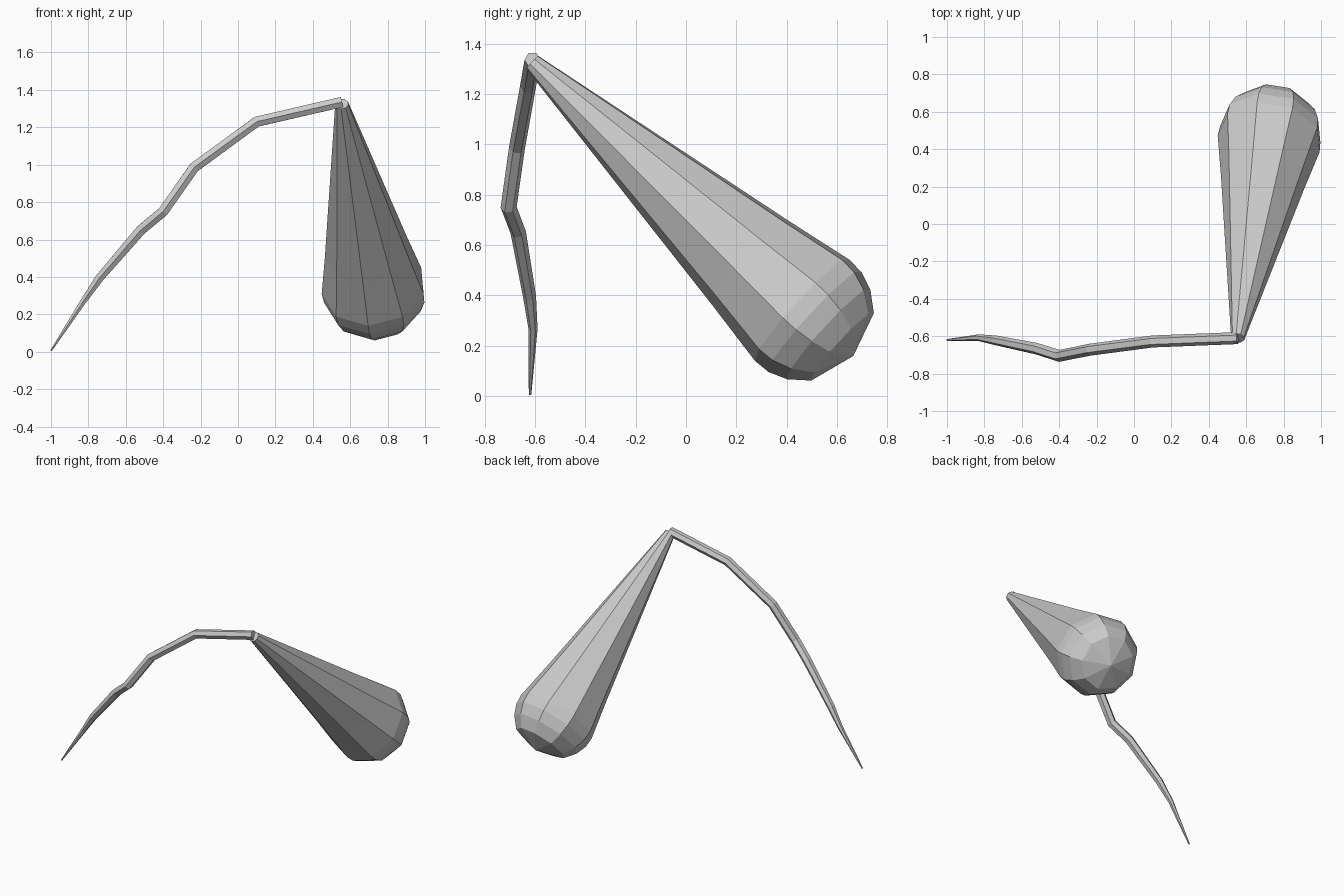
import bpy, bmesh, math
from mathutils import Vector

cube = bpy.data.objects.get("Cube")
if cube:
    bpy.data.objects.remove(cube, do_unlink=True)

grey = bpy.data.materials.new("plain grey")
grey.use_nodes = True
grey.diffuse_color = (0.6, 0.6, 0.6, 1)
grey.node_tree.nodes["Principled BSDF"].inputs["Base Color"].default_value = grey.diffuse_color


def loft(name, centres, radii, sides, ref, start=0.0):
    """Join polygon rings along a path; each ring's first corner leans towards ref."""
    bm = bmesh.new()
    rings = []
    for i, (c, r) in enumerate(zip(centres, radii)):
        before = (c - centres[i - 1]).normalized() if i > 0 else Vector()
        after = (centres[i + 1] - c).normalized() if i + 1 < len(centres) else Vector()
        t = (before + after).normalized()
        u = (ref - t * ref.dot(t)).normalized()
        v = t.cross(u)
        angles = [start + math.tau * k / sides for k in range(sides)]
        rings.append([bm.verts.new(c + r * (u * math.cos(a) + v * math.sin(a))) for a in angles])
    for a, b in zip(rings, rings[1:]):
        for k in range(sides):
            n = (k + 1) % sides
            bm.faces.new((a[k], a[n], b[n], b[k]))
    bm.faces.new(rings[0])
    bm.faces.new(rings[-1])
    bmesh.ops.remove_doubles(bm, verts=bm.verts, dist=0.0005)
    bmesh.ops.recalc_face_normals(bm, faces=bm.faces)
    mesh = bpy.data.meshes.new(name)
    bm.to_mesh(mesh)
    bm.free()
    mesh.materials.append(grey)
    obj = bpy.data.objects.new(name, mesh)
    bpy.context.collection.objects.link(obj)
    return obj


# Bent six-sided stem, tapering to a point at the ground
stem = [
    (-1.0, -0.62, 0.005, 0.005), (-0.83, -0.608, 0.265, 0.018),
    (-0.74, -0.622, 0.395, 0.026), (-0.52, -0.667, 0.65, 0.031),
    (-0.40, -0.705, 0.75, 0.032), (-0.235, -0.672, 0.985, 0.032),
    (0.10, -0.628, 1.23, 0.032), (0.555, -0.61, 1.335, 0.032),
]
loft("stem", [Vector(p[:3]) for p in stem], [p[3] for p in stem], 6, Vector((0, 1, 0)))

# Nine-sided drooping bulb: (distance along axis, radius)
tip, widest = Vector((0.555, -0.61, 1.325)), Vector((0.725, 0.46, 0.346))
axis = (widest - tip).normalized()
profile = [(0, 0.036), (1.18, 0.23), (1.46, 0.28), (1.53, 0.276),
           (1.605, 0.247), (1.68, 0.186), (1.74, 0.0001)]
loft("bulb", [tip + axis * d for d, r in profile], [r for d, r in profile],
     9, Vector((0, 0, 1)), math.pi)
